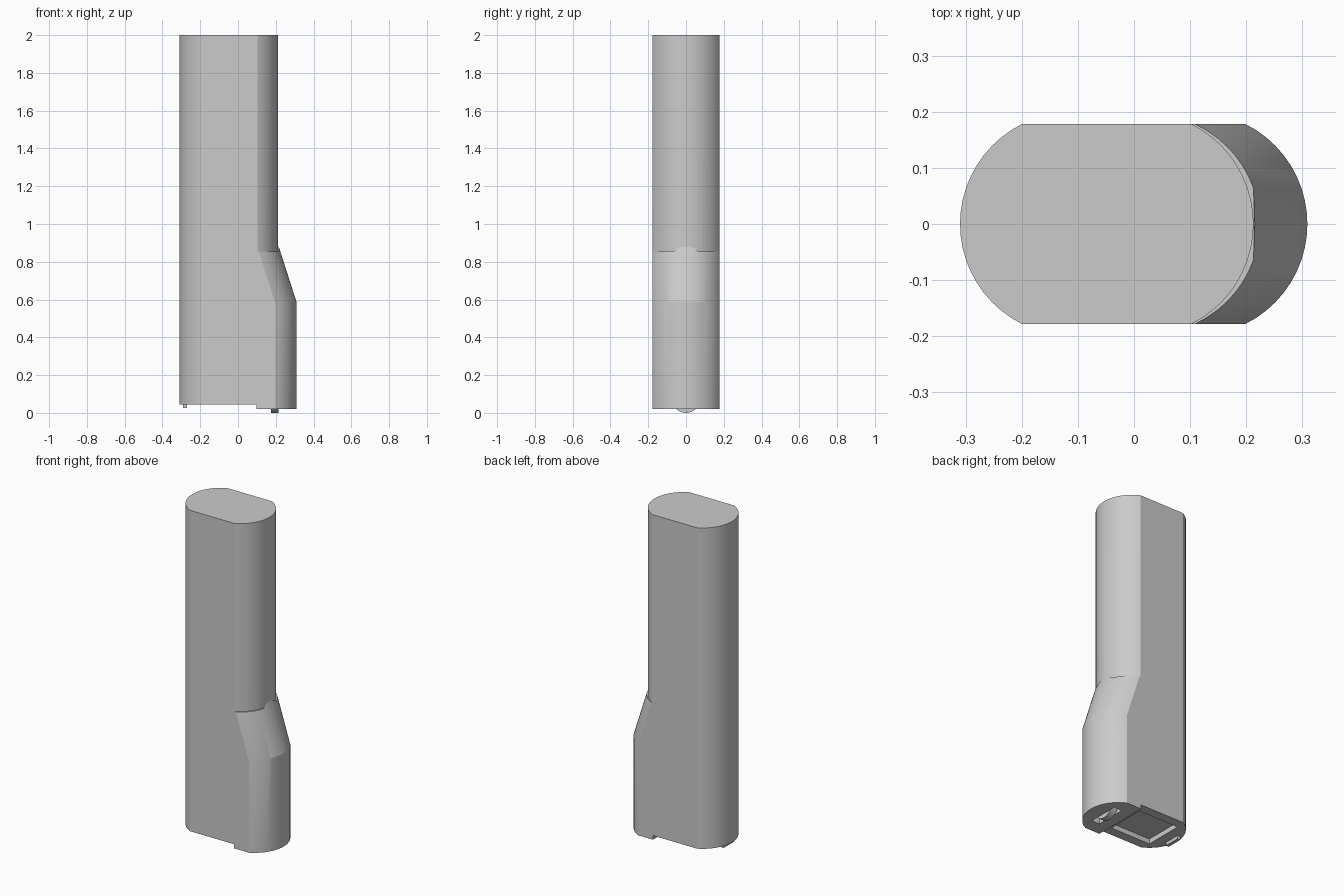
import bpy, bmesh, math

if "Cube" in bpy.data.objects:
    bpy.data.objects.remove(bpy.data.objects["Cube"])

HW = 0.178                      # half thickness in y
R = 0.199                       # radius of the rounded ends
A = math.asin(HW / R)
N = 20


def arc(nose, sign=1):
    """Rounded end, running from -y to +y on the +x side (reversed on -x)."""
    cx = nose - sign * R
    pts = []
    for i in range(N + 1):
        a = -A + 2 * A * i / N
        pts.append((cx + sign * R * math.cos(a), sign * R * math.sin(a)))
    return pts


def loft(name, rings):
    """Skin a stack of y-symmetric rings; caps are strips across y."""
    bm = bmesh.new()
    vs = [[bm.verts.new(p) for p in r] for r in rings]
    n = len(rings[0])
    for lo, hi in zip(vs, vs[1:]):
        for i in range(n):
            j = (i + 1) % n
            bm.faces.new((lo[i], lo[j], hi[j], hi[i]))
    bm.faces.new(vs[0][::-1])
    top = vs[-1]
    if len({round(v.co.z, 5) for v in top}) == 1:
        bm.faces.new(top)
    else:
        for i in range(n // 2):
            q = []
            for v in (top[i], top[i + 1], top[n - 2 - i], top[n - 1 - i]):
                if v not in q:
                    q.append(v)
            if len(q) > 2:
                bm.faces.new(q)
    bmesh.ops.recalc_face_normals(bm, faces=bm.faces)
    me = bpy.data.meshes.new(name)
    bm.to_mesh(me)
    bm.free()
    ob = bpy.data.objects.new(name, me)
    bpy.context.collection.objects.link(ob)
    return ob


def box(name, x0, x1, hy, z0, z1):
    ring = [(x0, -hy), (x1, -hy), (x1, hy), (x0, hy)]
    return loft(name, [[(x, y, z) for x, y in ring] for z in (z0, z1)])


def select(ob):
    bpy.ops.object.select_all(action='DESELECT')
    ob.select_set(True)
    bpy.context.view_layer.objects.active = ob


def combine(ob, other, op):
    m = ob.modifiers.new(op, 'BOOLEAN')
    m.operation, m.solver, m.object = op, 'EXACT', other
    select(ob)
    bpy.ops.object.modifier_apply(modifier=m.name)
    bpy.data.objects.remove(other)


# tall main body
prof = arc(0.213) + arc(-0.31, -1)
body = loft("main_body", [[(x, y, z) for x, y in prof] for z in (0.045, 2.0)])

# bulging lower front with sloped shoulder
low = [(0.098, -HW)] + arc(0.309) + [(0.098, HW)]
bottom = [(x, y, 0.02) for x, y in low]
mid = [(x, y, 0.575 + max(0, x - 0.2) * 0.13) for x, y in low]
shoulder = []
for x, y, z in mid:
    zt = 0.855 + 0.027 * math.sqrt(max(0, 1 - (y / 0.055) ** 2))
    if x < 0.15 and abs(y) > HW - 1e-4:
        shoulder.append((x, y, 0.855))
    else:
        shoulder.append((x - 0.32 * (zt - z), y, zt))
bulge = loft("bulge", [bottom, mid, shoulder])
combine(body, bulge, 'UNION')

# recessed panel and wheel slot in the underside
combine(body, box("panel_cutter", -0.21, 0.06, 0.12, -0.1, 0.075), 'DIFFERENCE')
combine(body, box("slot_cutter", 0.168, 0.222, 0.095, -0.1, 0.07), 'DIFFERENCE')

# front wheel in its slot
bpy.ops.mesh.primitive_cylinder_add(vertices=40, radius=0.075, depth=0.04,
                                    location=(0.195, 0, 0.075),
                                    rotation=(0, math.pi / 2, 0))
wheel = bpy.context.object
wheel.name = "wheel"

# small rear foot
box("rear_foot", -0.29, -0.27, 0.05, 0.025, 0.055)

for ob in (body, wheel):
    select(ob)
    bpy.ops.object.shade_smooth_by_angle(angle=math.radians(15))
